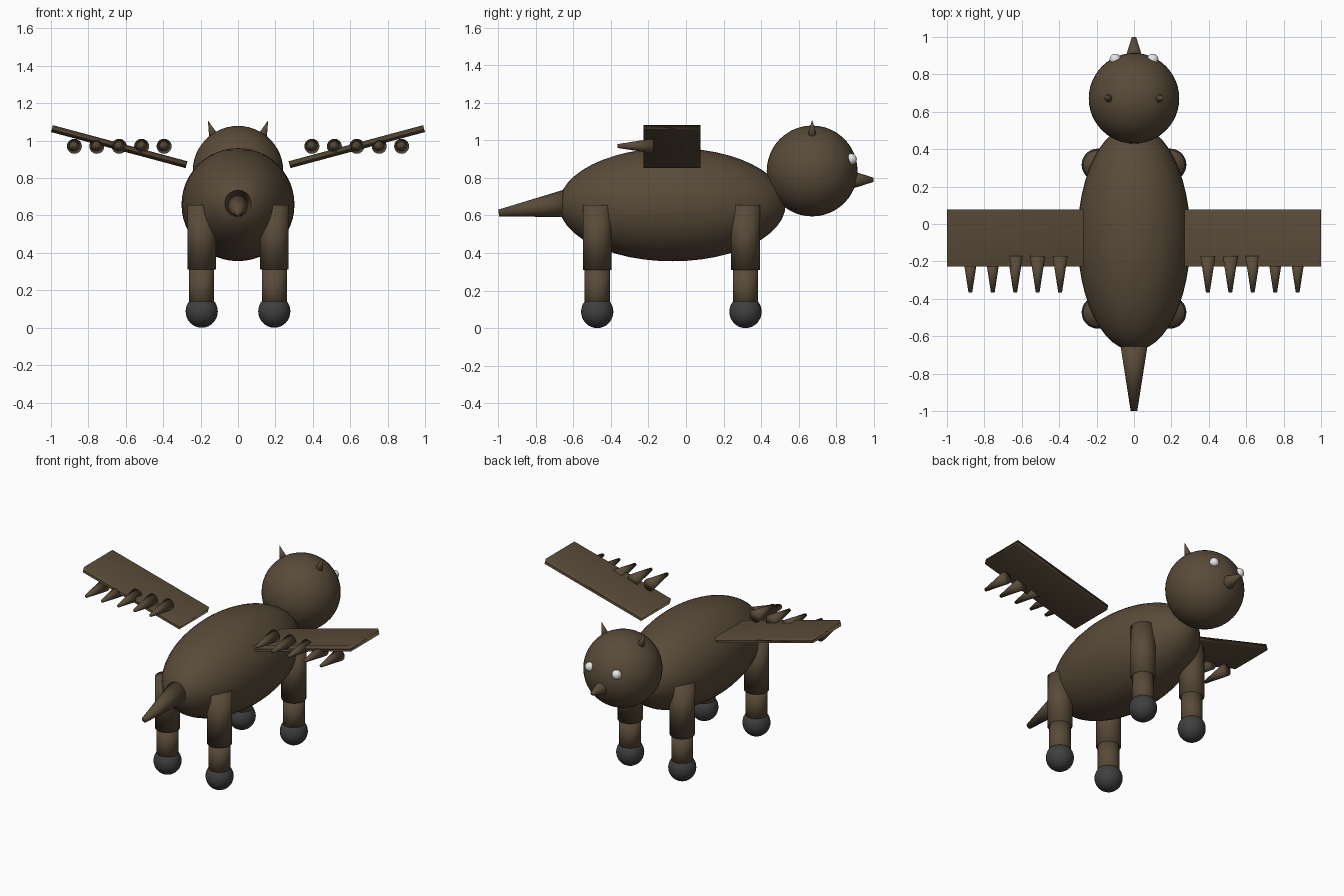
import bpy
from mathutils import Vector

if "Cube" in bpy.data.objects:
    bpy.data.objects.remove(bpy.data.objects["Cube"])


def material(name, rgb):
    m = bpy.data.materials.new(name)
    m.diffuse_color = (*rgb, 1)
    m.use_nodes = True
    m.node_tree.nodes["Principled BSDF"].inputs["Base Color"].default_value = m.diffuse_color
    return m


BROWN = material("dark brown", (0.1, 0.07, 0.04))
GREY = material("dark grey", (0.05, 0.05, 0.05))
WHITE = material("white", (0.8, 0.8, 0.8))


def finish(name, mat):
    ob = bpy.context.object
    ob.name = name
    ob.data.materials.append(mat)
    bpy.ops.object.shade_smooth()
    return ob


def ball(name, centre, radii, mat=BROWN, segments=32, rings=16):
    bpy.ops.mesh.primitive_uv_sphere_add(segments=segments, ring_count=rings, radius=1, location=centre)
    ob = finish(name, mat)
    ob.scale = radii
    return ob


def taper(name, start, end, r1, r2, mat=BROWN, sides=32):
    """Cylinder or truncated cone between two points."""
    a, b = Vector(start), Vector(end)
    bpy.ops.mesh.primitive_cone_add(vertices=sides, radius1=r1, radius2=r2,
                                    depth=(b - a).length, location=(a + b) / 2)
    ob = finish(name, mat)
    ob.rotation_euler = (b - a).to_track_quat('Z', 'Y').to_euler()
    return ob


# Body, head, beak and tail along the centre line
ball("body", (0, -0.073, 0.658), (0.302, 0.604, 0.302), segments=48, rings=24)
ball("head", (0, 0.672, 0.837), (0.242, 0.242, 0.242), segments=48, rings=24)
taper("beak", (0, 0.82, 0.79), (0, 1.0, 0.79), 0.068, 0.011)
taper("tail", (0, -0.60, 0.67), (0, -0.998, 0.613), 0.08, 0.018)

for s, side in ((-1, "left"), (1, "right")):
    # Eyes and ears
    ball(f"{side}_eye", (s * 0.1, 0.88, 0.9), (0.03,) * 3, WHITE)
    taper(f"{side}_ear", (s * 0.122, 0.672, 1.0), (s * 0.16, 0.672, 1.106), 0.032, 0.001)

    # Legs: thick thigh, thinner shin and round foot
    for y, end in ((0.317, "head_end"), (-0.473, "tail_end")):
        x = s * 0.194
        taper(f"{side}_{end}_thigh", (x, y, 0.31), (x, y, 0.655), 0.077, 0.077)
        taper(f"{side}_{end}_shin", (x, y, 0.09), (x, y, 0.33), 0.067, 0.067)
        ball(f"{side}_{end}_foot", (x, y, 0.087), (0.086, 0.086, 0.087), GREY)

    # Flat wing, raised 15 degrees outward
    bpy.ops.mesh.primitive_cube_add(size=1, location=(s * 0.635, -0.074, 0.968))
    wing = finish(f"{side}_wing", BROWN)
    wing.scale = (0.745, 0.304, 0.038)
    wing.rotation_euler = (0, -s * 0.2618, 0)

    # Row of level feathers behind the wing
    for i in range(5):
        x = s * (0.395 + 0.12 * i)
        taper(f"{side}_feather_{i + 1}", (x, -0.172, 0.97), (x, -0.366, 0.97), 0.04, 0.01)
